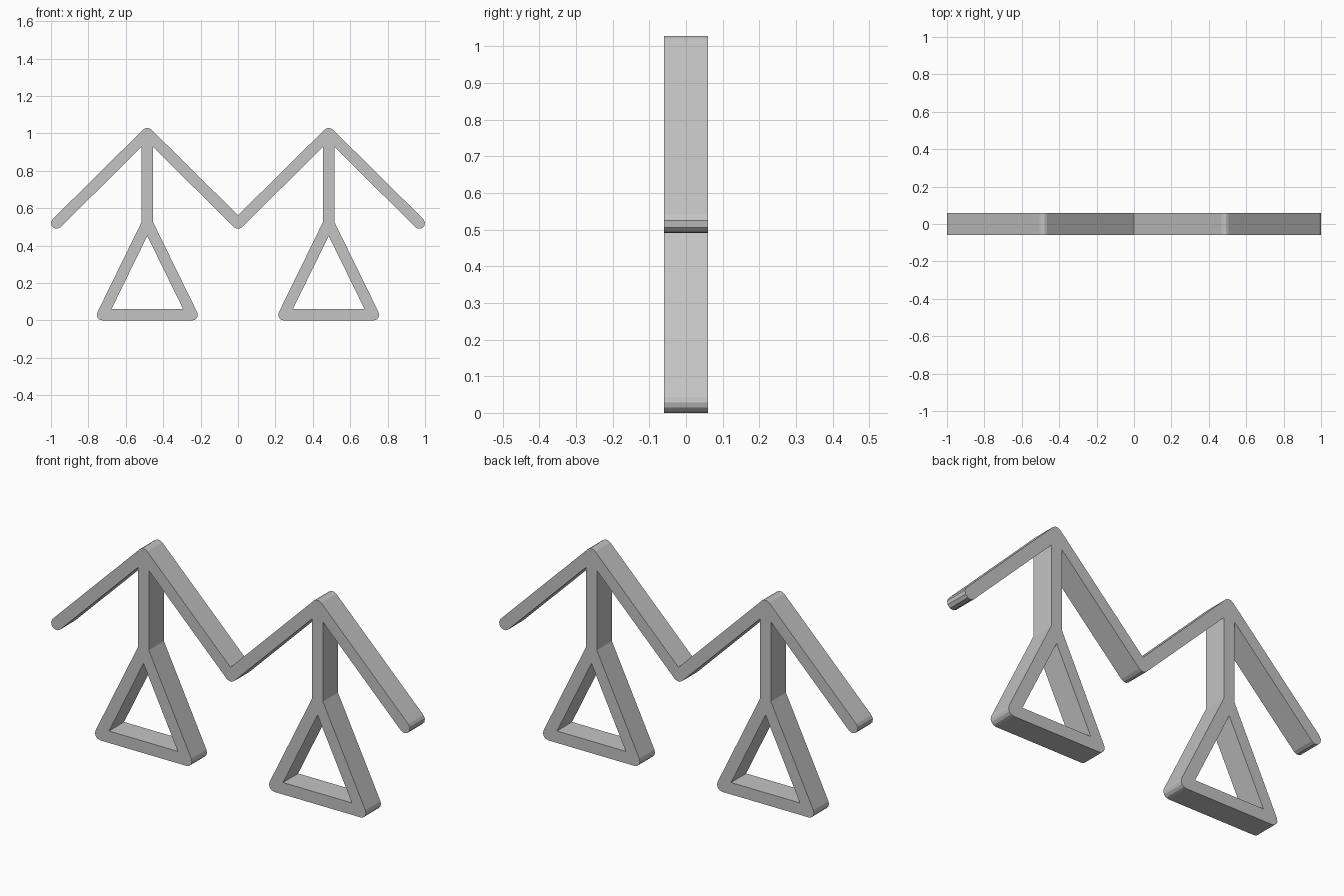
import bpy, bmesh, math
from mathutils import Vector, Matrix

if "Cube" in bpy.data.objects:
    bpy.data.objects.remove(bpy.data.objects["Cube"], do_unlink=True)

R = 0.03        # half thickness of every bar
DEPTH = 0.06    # half depth, front to back
MID = 0.485     # distance of each post from the centre


def offset_loop(path):
    """Offset a closed walk to its right: round outer corners, mitred inner ones."""
    pts = [Vector(p) for p in path]
    out = []
    for i, p in enumerate(pts):
        a = (p - pts[i - 1]).normalized()
        b = (pts[(i + 1) % len(pts)] - p).normalized()
        na, nb = Vector((a.y, -a.x)), Vector((b.y, -b.x))
        turn = math.atan2(a.x * b.y - a.y * b.x, a.dot(b))
        if abs(turn) > 3:          # bar end, turn right round
            turn = math.pi
        if turn > 0:
            steps = math.ceil(turn / math.radians(38))
            for k in range(steps + 1):
                out.append(p + Matrix.Rotation(turn * k / steps, 2) @ na * R)
        else:
            out.append(p + (na + nb) * (R / (1 + na.dot(nb))))
    return out


def stand(x):
    """Fork, left foot and right foot of the triangle below one post."""
    return (x, 0.52), (x - 0.24, R), (x + 0.24, R)


# Centre lines: zigzag top, two posts, two triangles
left_end, right_end, valley = (-0.97, 0.52), (0.97, 0.52), (0, 0.52)
peaks = [(-MID, 1.0), (MID, 1.0)]
under = [left_end]
for peak in peaks:
    fork, foot_l, foot_r = stand(peak[0])
    under += [peak, fork, foot_l, foot_r, fork, peak]
    under.append(valley if peak[0] < 0 else right_end)
walk = under + [peaks[1], valley, peaks[0]]

loops = [offset_loop(walk)]
for x, _ in peaks:
    fork, foot_l, foot_r = stand(x)
    loops.append(offset_loop([fork, foot_r, foot_l]))

# Filled outline with triangular openings, extruded
curve = bpy.data.curves.new("zigzag_frame", 'CURVE')
curve.dimensions = '2D'
curve.fill_mode = 'BOTH'
curve.extrude = DEPTH
for loop in loops:
    spline = curve.splines.new('POLY')
    spline.points.add(len(loop) - 1)
    for point, co in zip(spline.points, loop):
        point.co = (co.x, co.y, 0, 1)
    spline.use_cyclic_u = True
frame = bpy.data.objects.new("zigzag_frame", curve)
bpy.context.collection.objects.link(frame)
for o in bpy.context.selected_objects:
    o.select_set(False)
bpy.context.view_layer.objects.active = frame
frame.select_set(True)
bpy.ops.object.convert(target='MESH')
frame = bpy.context.view_layer.objects.active

# Weld, stand upright, flat faces
bm = bmesh.new()
bm.from_mesh(frame.data)
bmesh.ops.remove_doubles(bm, verts=bm.verts, dist=0.0005)
bmesh.ops.transform(bm, matrix=Matrix.Rotation(math.pi / 2, 4, 'X'), verts=bm.verts)
bmesh.ops.recalc_face_normals(bm, faces=bm.faces)
for f in bm.faces:
    f.smooth = False
bm.to_mesh(frame.data)
bm.free()

# Plain grey
grey = bpy.data.materials.new("grey")
grey.use_nodes = True
grey.diffuse_color = (0.55, 0.55, 0.55, 1)
grey.node_tree.nodes["Principled BSDF"].inputs["Base Color"].default_value = (0.55, 0.55, 0.55, 1)
frame.data.materials.clear()
frame.data.materials.append(grey)
